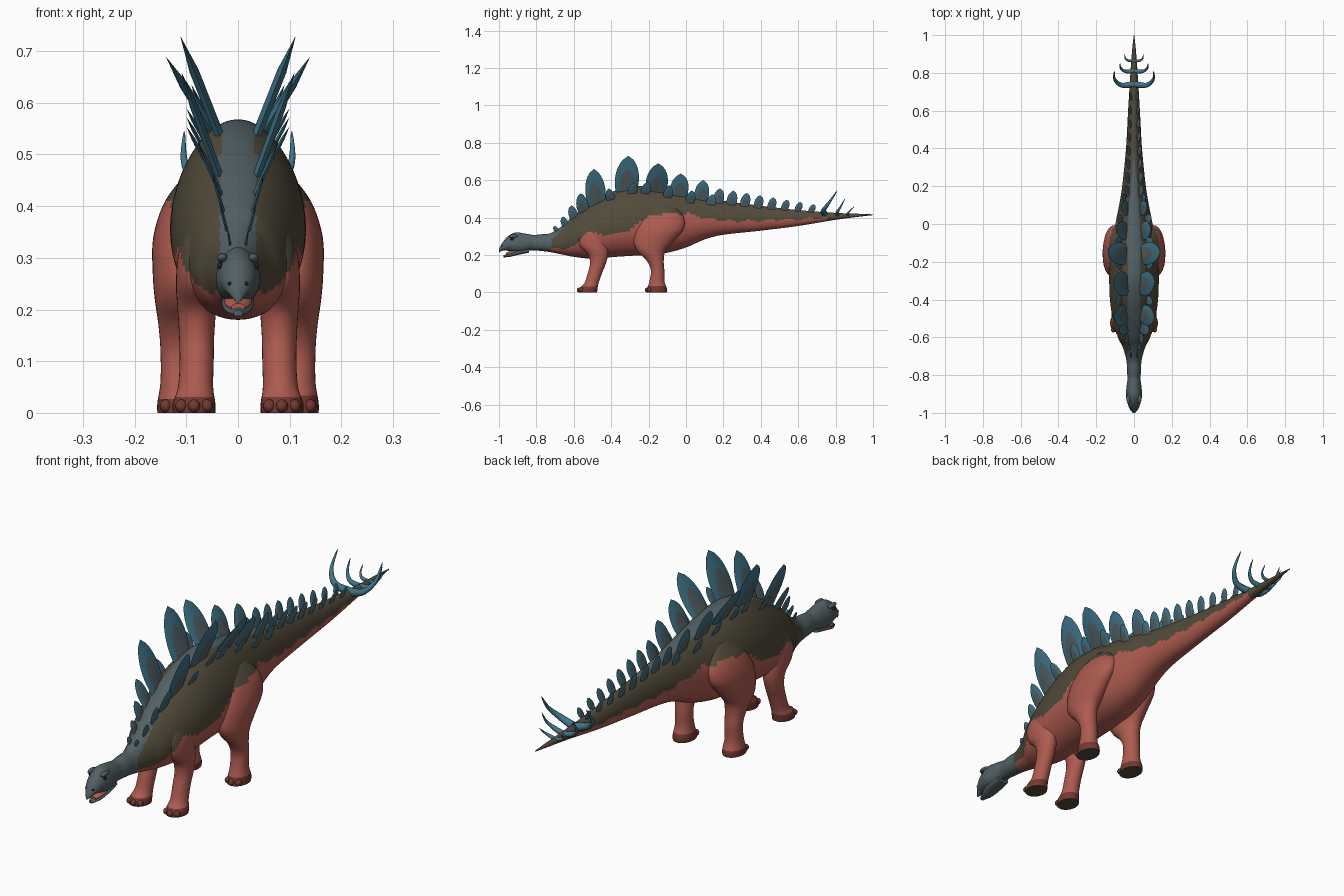
import bpy
import bmesh
import math
from mathutils import Vector, Matrix

cube = bpy.data.objects.get("Cube")
if cube:
    bpy.data.objects.remove(cube, do_unlink=True)


def material(name, rgb):
    mat = bpy.data.materials.new(name)
    mat.use_nodes = True
    colour = (*rgb, 1)
    mat.diffuse_color = colour
    mat.node_tree.nodes["Principled BSDF"].inputs["Base Color"].default_value = colour
    return mat


MATERIALS = [
    material("belly red", (.42, .105, .08)),
    material("olive back", (.085, .07, .043)),
    material("slate grey", (.085, .118, .13)),
    material("plate teal", (.05, .175, .25)),
    material("foot red", (.17, .04, .03)),
    material("eye black", (.015, .015, .015)),
]
RED, OLIVE, GREY, TEAL, FOOT, BLACK = range(len(MATERIALS))


def finish(bm, name, rule, angle=50):
    """Turn a bmesh into an object, colouring each face with rule(centre, normal)."""
    bmesh.ops.recalc_face_normals(bm, faces=bm.faces)
    for face in bm.faces:
        face.smooth = True
        if rule is not None:
            face.material_index = rule(face.calc_center_median(), face.normal)
    mesh = bpy.data.meshes.new(name)
    bm.to_mesh(mesh)
    bm.free()
    for mat in MATERIALS:
        mesh.materials.append(mat)
    mesh.set_sharp_from_angle(angle=math.radians(angle))
    obj = bpy.data.objects.new(name, mesh)
    bpy.context.collection.objects.link(obj)
    return obj


def refine(rows, steps):
    """Run a smooth spline through rows of numbers."""
    result = []
    last = len(rows) - 1
    for i in range(last):
        a, b, c, d = (rows[min(max(i + k, 0), last)] for k in (-1, 0, 1, 2))
        for s in range(steps):
            t = s / steps
            result.append([q + t / 2 * (r - p + t * (2 * p - 5 * q + 4 * r - e
                           + t * (3 * (q - r) + e - p)))
                           for p, q, r, e in zip(a, b, c, d)])
    return result + [rows[last]]


def loft(name, rings, rule):
    """Skin a list of closed rings and cap both ends."""
    bm = bmesh.new()
    loops = [[bm.verts.new(p) for p in ring] for ring in rings]
    for low, high in zip(loops, loops[1:]):
        for i in range(len(low)):
            j = (i + 1) % len(low)
            bm.faces.new((low[i], low[j], high[j], high[i]))
    bm.faces.new(loops[0])
    bm.faces.new(loops[-1])
    return finish(bm, name, rule)


def turn(count):
    return [math.tau * i / count for i in range(count)]


def trunk(name, rows, rule, steps=6, sides=48):
    """Loft along y from rows of y, top, bottom and half width."""
    rings = []
    for y, top, bottom, w in refine(rows, steps):
        mid, half = (top + bottom) / 2, (top - bottom) / 2
        rings.append([(w * math.sin(a) * (1 - .15 * math.cos(a)), y,
                       mid + half * math.cos(a)) for a in turn(sides)])
    return loft(name, rings, rule)


def ball(name, place, size, colour):
    bm = bmesh.new()
    bmesh.ops.create_uvsphere(bm, u_segments=16, v_segments=10, radius=1,
                              matrix=Matrix.LocRotScale(Vector(place), None, Vector(size)))
    return finish(bm, name, lambda c, n: colour)


# Height of the wavy border between the red belly and the olive back
BORDER = [(-.74, .23), (-.6, .24), (-.54, .32), (-.4, .31), (-.3, .33), (-.24, .39),
          (-.1, .425), (0, .42), (.12, .395), (.25, .38), (.6, .39), (.74, .4), (.82, .3), (1, .3)]


def border(y):
    for (y0, z0), (y1, z1) in zip(BORDER, BORDER[1:]):
        if y0 <= y <= y1:
            return z0 + (z1 - z0) * (y - y0) / (y1 - y0) + .006 * math.sin(y * 60)
    return BORDER[0][1]


def hide_colour(c, n):
    strip = min(.035, max(0, .035 * (.4 - c.y) / .45))
    if c.y < -.72 or (abs(c.x) < strip and n.z > .1):
        return GREY
    return OLIVE if c.z > border(c.y) else RED


# Body, neck and tail
BODY = [(-.86, .3, .225, .028), (-.78, .31, .222, .037), (-.72, .318, .214, .04),
        (-.65, .365, .2, .06), (-.6, .41, .19, .085), (-.5, .48, .18, .112),
        (-.4, .535, .188, .126), (-.3, .565, .195, .13), (-.2, .565, .2, .128),
        (-.1, .548, .212, .118), (0, .53, .24, .098), (.1, .51, .283, .078),
        (.2, .49, .308, .062), (.4, .463, .33, .042), (.6, .44, .355, .031),
        (.8, .425, .388, .019), (.93, .42, .405, .009), (1, .417, .413, .001)]
trunk("body", BODY, hide_colour, steps=8, sides=64)

# Head with an open beak
trunk("skull", [(-.81, .305, .235, .032), (-.87, .316, .213, .04), (-.91, .32, .213, .042),
                (-.95, .302, .222, .034), (-.98, .268, .223, .022), (-1, .232, .213, .006)],
      lambda c, n: GREY, sides=32)
trunk("lower_jaw", [(-.84, .24, .212, .028), (-.9, .226, .2, .031),
                    (-.94, .211, .19, .024), (-.975, .199, .187, .009)],
      lambda c, n: GREY, sides=32)
trunk("mouth_lining", [(-.86, .24, .215, .024), (-.93, .226, .203, .026),
                       (-.962, .212, .197, .013)], lambda c, n: RED, sides=24)

# Legs as rows of z, y, half depth, x and half width
FRONT_LEG = [(.37, -.5, .05, .07, .025), (.31, -.505, .072, .082, .033),
             (.25, -.495, .075, .082, .038), (.2, -.47, .053, .08, .037),
             (.15, -.472, .042, .08, .034), (.1, -.488, .038, .08, .033),
             (.05, -.505, .038, .082, .034), (.02, -.522, .049, .085, .041),
             (0, -.525, .05, .085, .041)]
REAR_LEG = [(.47, -.13, .06, .07, .025), (.41, -.125, .11, .095, .046),
            (.34, -.14, .128, .109, .055), (.27, -.175, .105, .112, .053),
            (.22, -.185, .075, .115, .046), (.17, -.165, .046, .115, .039),
            (.12, -.152, .036, .115, .035), (.06, -.155, .04, .115, .035),
            (.02, -.155, .053, .115, .041), (0, -.157, .055, .115, .041)]


def leg_colour(c, n):
    if n.z < -.9 and c.z < .01:
        return OLIVE
    if c.z < .03:
        return FOOT
    return OLIVE if c.z > border(c.y) else RED


def leg(name, rows, side):
    rings = [[(side * (x + rx * math.sin(a)), y + ry * math.cos(a), z) for a in turn(32)]
             for z, y, ry, x, rx in refine(rows, 5)]
    loft(name, rings, leg_colour)
    z, y, ry, x, rx = rows[-1]
    for i in (-1, 0, 1):
        ball(f"{name}_toe_{i + 2}", (side * (x + i * rx * .6), y - ry * (.9 - .2 * abs(i)), .013),
             (.012, .014, .013), FOOT)


def plate(name, side, base, tip, width):
    """Leaf shaped back plate: a thin teal rim around a raised grey centre."""
    base, tip = Vector(base), Vector(tip)
    base.x, tip.x = base.x * side, tip.x * side
    rise, along = tip - base, Vector((0, width / 2, 0))
    normal = rise.cross(along).normalized() * width * .07
    levels = [i / 10 for i in range(10)]
    right = [((1 - v) ** .7 * (.75 + 1.65 * v), v) for v in levels]
    outline = right + [(0, 1)] + [(-u, v) for u, v in reversed(right)]
    bm = bmesh.new()
    rim = [bm.verts.new(base + along * u + rise * (v * 1.1 - .1)) for u, v in outline]
    for sign in (1, -1):
        core = [bm.verts.new(base + along * u * .62 + rise * (v * .75 - .1) + normal * sign)
                for u, v in outline]
        bm.faces.new(core).material_index = GREY
        for i in range(len(rim)):
            j = (i + 1) % len(rim)
            bm.faces.new((rim[i], rim[j], core[j], core[i])).material_index = TEAL
    finish(bm, name, None, 25)


def spike(name, side, points, radius):
    """Curved, tapering tail spike."""
    path = [Vector((side * x, y, z)) for x, y, z in refine(points, 6)]
    rings = []
    for i, p in enumerate(path):
        ahead = path[min(i + 1, len(path) - 1)] - path[max(i - 1, 0)]
        spin = ahead.to_track_quat("Z", "Y")
        r = radius * (1 - i / (len(path) - 1)) ** .8 + .0005
        rings.append([p + spin @ Vector((r * math.cos(a), r * math.sin(a), 0)) for a in turn(12)])
    loft(name, rings, lambda c, n: TEAL)


# Main plates as y, base z, tip z, width, base x and tip x
PLATES = [(-.69, .325, .355, .03, .015, .02), (-.645, .355, .405, .04, .022, .035),
          (-.6, .395, .465, .05, .03, .05), (-.55, .43, .53, .065, .036, .08),
          (-.48, .475, .66, .11, .042, .11), (-.32, .535, .73, .13, .035, .112),
          (-.16, .53, .69, .12, .04, .14), (-.04, .51, .635, .1, .04, .09),
          (.08, .49, .6, .08, .034, .07)]
for i in range(8):
    s = i / 7
    PLATES.append((.17 + .5 * s, .473 - .04 * s, .556 - .085 * s,
                   .06 - .024 * s, .028 - .014 * s, .05 - .025 * s))
# Small plates lower on the flanks
for y, top in ((-.4, .53), (-.29, .565), (-.22, .565), (-.1, .548), (.02, .52), (.13, .5)):
    PLATES.append((y, top - .045, top + .025, .05, .062 - max(0, y) * .15, .1 - max(0, y) * .3))

# Tail spike paths
SPIKES = [([(.005, .74, .42), (.065, .735, .438), (.102, .765, .48), (.104, .81, .545)], .017),
          ([(.005, .81, .415), (.045, .808, .427), (.07, .825, .455), (.074, .85, .5)], .012),
          ([(.003, .865, .415), (.03, .865, .422), (.046, .877, .437), (.05, .9, .46)], .008)]

for word, side in (("left", 1), ("right", -1)):
    leg(f"{word}_front_leg", FRONT_LEG, side)
    leg(f"{word}_rear_leg", REAR_LEG, side)
    for k, (y, low, high, width, x0, x1) in enumerate(PLATES):
        lean = .012 if y > -.4 else -.012
        plate(f"{word}_plate_{k + 1}", side, (x0, y, low), (x1, y + lean, high), width)
    for k, (points, radius) in enumerate(SPIKES):
        spike(f"{word}_tail_spike_{k + 1}", side, points, radius)
    # Face details
    ball(f"{word}_brow", (side * .03, -.925, .3), (.01, .026, .009), GREY)
    ball(f"{word}_eye", (side * .035, -.93, .285), (.005, .009, .007), BLACK)
    ball(f"{word}_nostril", (side * .016, -.982, .25), (.004, .006, .004), BLACK)
